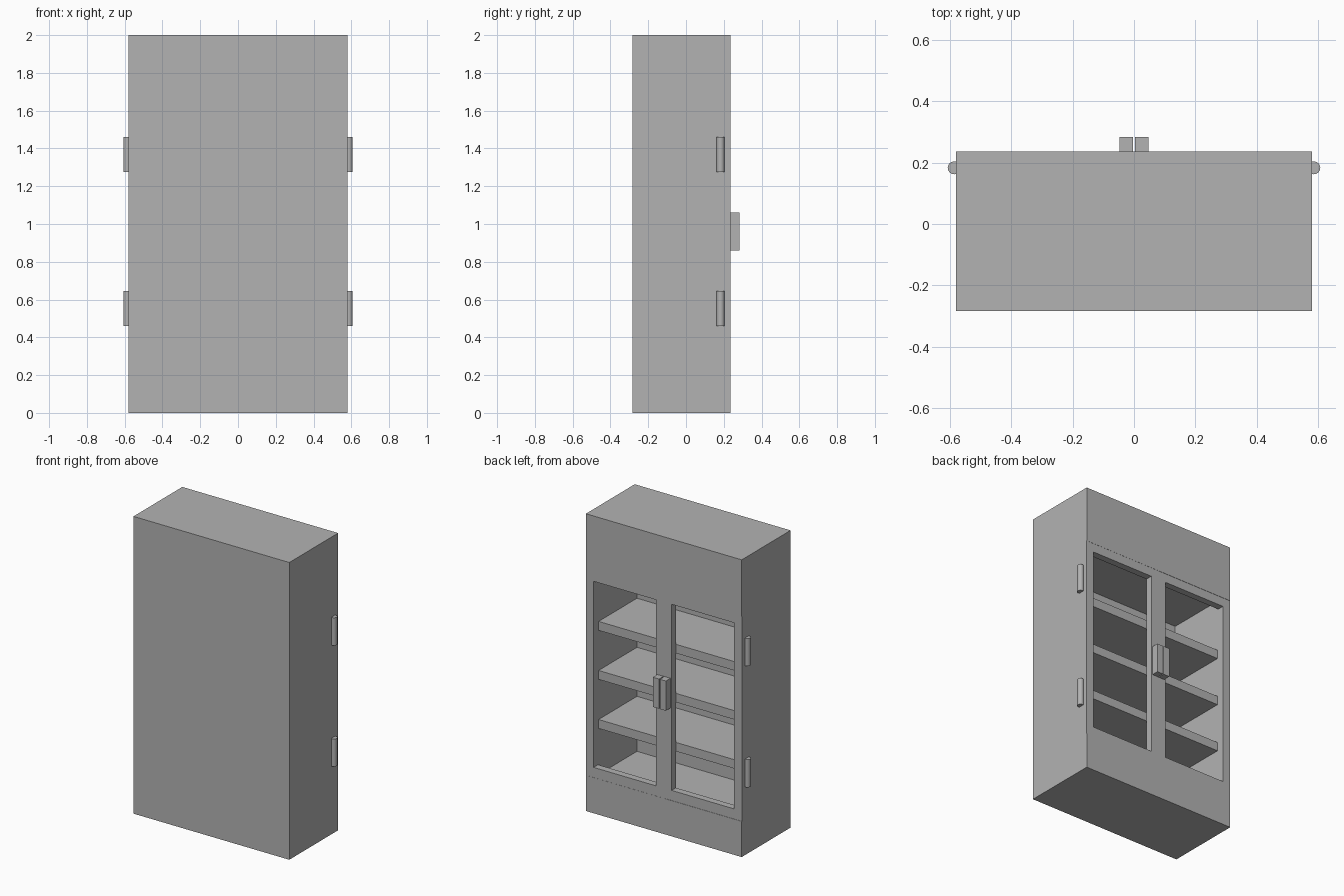
import bpy

cube = bpy.data.objects.get("Cube")
if cube:
    bpy.data.objects.remove(cube, do_unlink=True)

grey = bpy.data.materials.new("plain grey")
grey.use_nodes = True
colour = (0.45, 0.45, 0.45, 1)
grey.diffuse_color = colour
grey.node_tree.nodes["Principled BSDF"].inputs["Base Color"].default_value = colour

HALF = 0.58                      # half width of the cabinet
BACK, FACE = -0.283, 0.236       # wall side and door side
LOW, HIGH = 0.24, 1.62           # door and compartment height
DOOR_BACK = 0.188
WALL = 0.057


def box(name, x, y, z):
    """Axis-aligned box from three (min, max) ranges."""
    bpy.ops.mesh.primitive_cube_add(size=1, location=[sum(r) / 2 for r in (x, y, z)])
    obj = bpy.context.object
    obj.name = name
    obj.scale = [r[1] - r[0] for r in (x, y, z)]
    bpy.ops.object.transform_apply(location=False, rotation=False, scale=True)
    obj.data.materials.append(grey)
    return obj


def cut(obj, x, y, z):
    """Subtract a box from an object."""
    cutter = box("cutter", x, y, z)
    cutter.hide_render = True
    mod = obj.modifiers.new("cut", "BOOLEAN")
    mod.operation = "DIFFERENCE"
    mod.solver = "EXACT"
    mod.object = cutter
    bpy.context.view_layer.objects.active = obj
    bpy.ops.object.modifier_apply(modifier=mod.name)
    bpy.data.objects.remove(cutter, do_unlink=True)


# Case: solid block with a door rebate and a hollow compartment
case = box("case", (-HALF, HALF), (BACK, FACE), (0, 2))
cut(case, (-1, 1), (DOOR_BACK, 1), (LOW, HIGH))
inner = HALF - WALL
cut(case, (-inner, inner), (BACK + WALL, 1), (LOW, HIGH))

# Shelves
for i in range(3):
    top = 0.61 + 0.33 * i
    box(f"shelf_{i + 1}", (-inner, inner), (BACK + WALL, 0.182), (top - 0.06, top))

for side, s in (("left", 1), ("right", -1)):
    def span(a, b):
        return tuple(sorted((s * a, s * b)))

    # Door frame with an open window, set back a hair from the case
    front = FACE - (0.001 if s > 0 else 0.002)
    door = box(f"{side}_door", span(0, HALF), (DOOR_BACK, front), (LOW, HIGH))
    cut(door, span(WALL, inner), (0, 1), (LOW + 0.068, HIGH - 0.06))

    # Handle
    box(f"{side}_handle", span(0.003, 0.048), (front, 0.283), (0.86, 1.06))

    # Hinge barrels
    for level, z in (("lower", 0.553), ("upper", 1.368)):
        bpy.ops.mesh.primitive_cylinder_add(vertices=16, radius=0.021, depth=0.186,
                                            location=(s * 0.586, 0.183, z))
        hinge = bpy.context.object
        hinge.name = f"{side}_{level}_hinge"
        hinge.data.materials.append(grey)
        bpy.ops.object.shade_smooth_by_angle()
